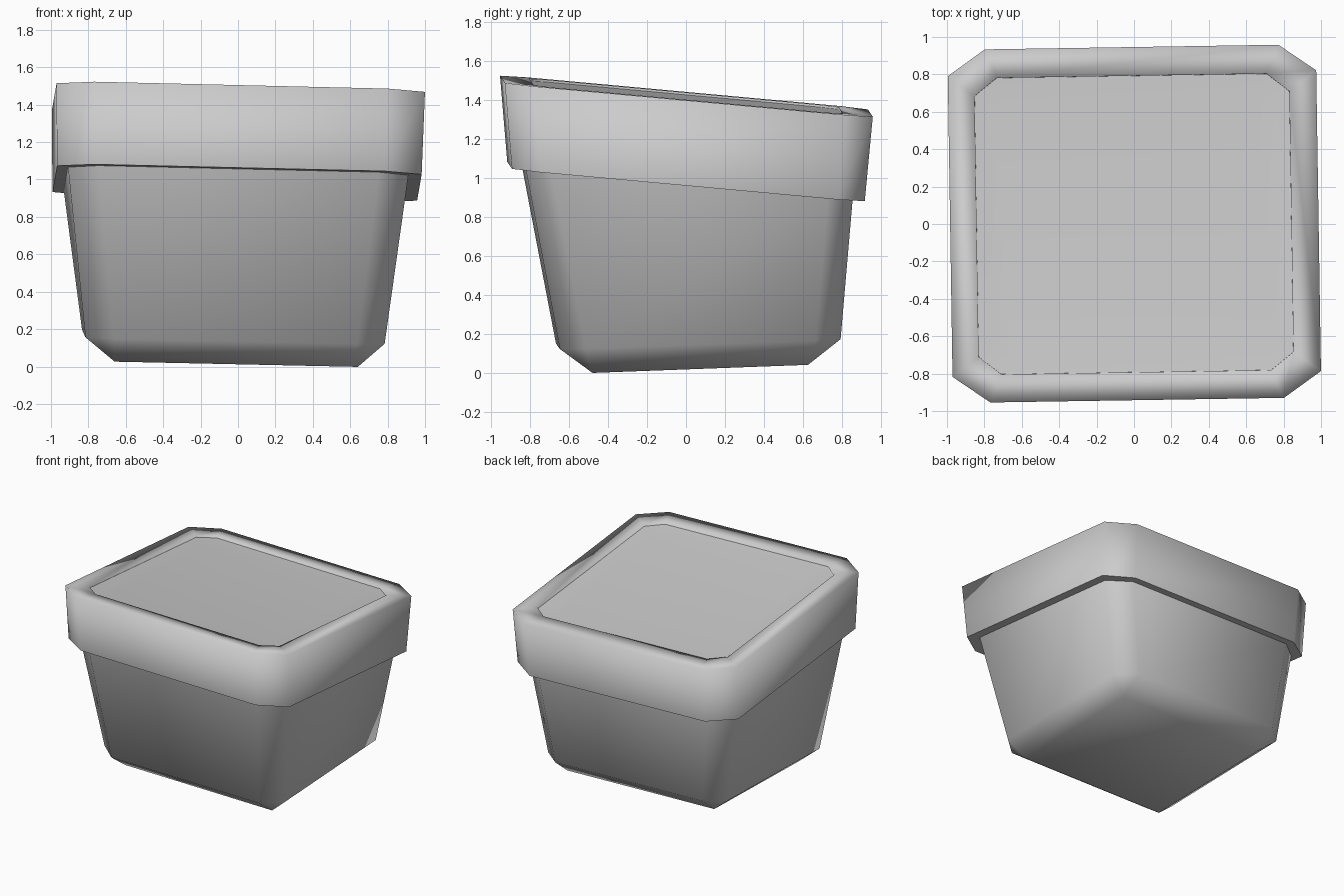
import bpy, bmesh, math

if "Cube" in bpy.data.objects:
    bpy.data.objects.remove(bpy.data.objects["Cube"])

YAW = math.radians(0.9)


def ring(bm, half, chamfer, centre, plane):
    """Chamfered rectangle of 8 vertices lying on the plane z = a + b*x + c*y."""
    hx, hy = half
    cx, cy = chamfer
    a, b, c = plane
    verts = []
    quarter = [(hx, hy - cy), (hx - cx, hy)]
    for sx, sy in ((1, 1), (-1, 1), (-1, -1), (1, -1)):
        pts = quarter if sx * sy > 0 else quarter[::-1]
        for px, py in pts:
            px, py = px * sx, py * sy
            x = px * math.cos(YAW) - py * math.sin(YAW) + centre[0]
            y = px * math.sin(YAW) + py * math.cos(YAW) + centre[1]
            verts.append(bm.verts.new((x, y, a + b * x + c * y)))
    return verts


def loft(name, rings, sharp=(), cap_start=False, cap_end=False):
    """Skin a stack of rings, with creases on the chosen ring numbers."""
    bm = bmesh.new()
    loops = [ring(bm, *r) for r in rings]
    for lo, hi in zip(loops, loops[1:]):
        for i in range(8):
            j = (i + 1) % 8
            bm.faces.new((lo[i], lo[j], hi[j], hi[i]))
    if cap_start:
        bm.faces.new(loops[0][::-1])
    if cap_end:
        bm.faces.new(loops[-1])
    for f in bm.faces:
        f.smooth = True
    for k in sharp:
        for i in range(8):
            bm.edges.get((loops[k][i], loops[k][(i + 1) % 8])).smooth = False
    bmesh.ops.remove_doubles(bm, verts=bm.verts[:], dist=0.0005)
    mesh = bpy.data.meshes.new(name)
    bm.to_mesh(mesh)
    bm.free()
    obj = bpy.data.objects.new(name, mesh)
    bpy.context.collection.objects.link(obj)
    return obj


def top(drop):
    return (1.418 - drop, -0.022, -0.092)


# Tapered pot body with a thick overhanging rim
loft("pot", [
    ((0.65, 0.553), (0.0, 0.0), (-0.018, 0.063), (0.03, -0.022, 0.037)),
    ((0.80, 0.72), (0.15, 0.13), (-0.025, 0.063), (0.157, -0.022, 0.035)),
    ((0.91, 0.838), (0.16, 0.13), (-0.01, 0.005), (0.98, -0.022, -0.092)),
    ((0.975, 0.905), (0.20, 0.14), (-0.005, 0.0), (0.98, -0.022, -0.092)),
    ((0.985, 0.944), (0.20, 0.14), (0.002, 0.002), top(0)),
    ((0.842, 0.793), (0.12, 0.095), (0.0, 0.0), top(0)),
    ((0.838, 0.789), (0.12, 0.095), (0.0, 0.0), top(0.05)),
], sharp=(2, 3), cap_start=True)

# Soil filling the pot almost level with the rim
loft("soil", [
    ((0.842, 0.793), (0.12, 0.095), (0.0, 0.0), top(0.012)),
    ((0.75, 0.70), (0.09, 0.07), (0.0, -0.01), top(0.018)),
], cap_end=True)
